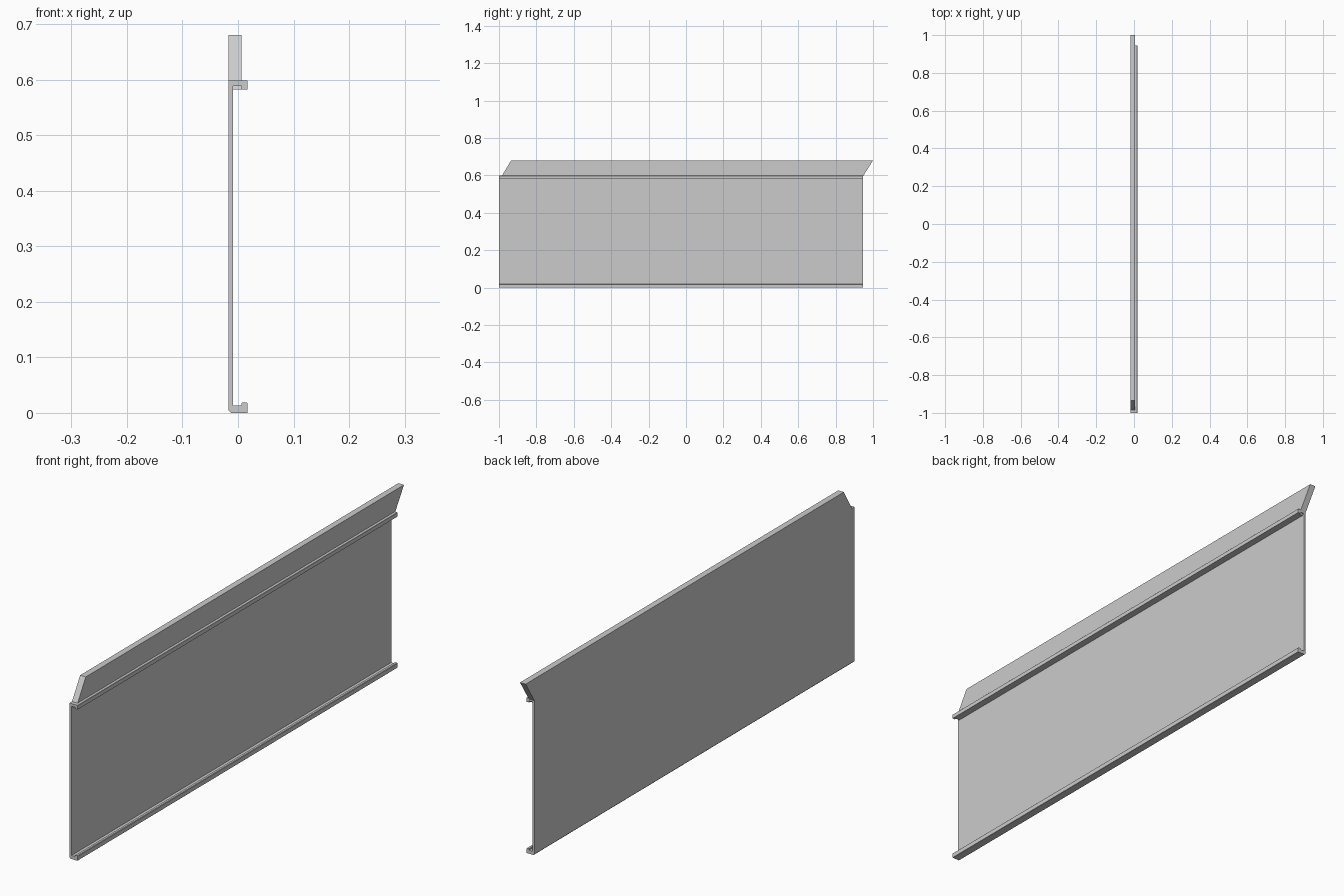
import bpy
import bmesh

cube = bpy.data.objects.get("Cube")
if cube:
    bpy.data.objects.remove(cube, do_unlink=True)

grey = bpy.data.materials.new("plain grey")
grey.use_nodes = True
grey.diffuse_color = (0.6, 0.6, 0.6, 1)
grey.node_tree.nodes["Principled BSDF"].inputs["Base Color"].default_value = (0.6, 0.6, 0.6, 1)


def prism(name, outline, offset):
    """Sweep a closed outline along a vector into a flat-faced solid."""
    bm = bmesh.new()
    face = bm.faces.new([bm.verts.new(p) for p in outline])
    swept = bmesh.ops.extrude_face_region(bm, geom=[face])["geom"]
    moved = [v for v in swept if isinstance(v, bmesh.types.BMVert)]
    bmesh.ops.translate(bm, verts=moved, vec=offset)
    bmesh.ops.recalc_face_normals(bm, faces=bm.faces)
    mesh = bpy.data.meshes.new(name)
    bm.to_mesh(mesh)
    bm.free()
    mesh.materials.append(grey)
    obj = bpy.data.objects.new(name, mesh)
    bpy.context.collection.objects.link(obj)
    return obj


back, inner, lip, edge = -0.0175, -0.009, 0.0065, 0.0175
start, end = -1.0, 0.945
rail_low, rail_top, top = 0.582, 0.598, 0.68

# Panel with a hooked rail along its top and bottom
profile = [
    (back + 0.005, 0), (edge - 0.001, 0), (edge, 0.001),
    (edge, 0.017), (edge - 0.002, 0.019), (lip + 0.001, 0.019),
    (lip, 0.018), (lip, 0.0135), (inner, 0.0135),
    (inner, 0.588), (lip, 0.588), (lip, rail_low),
    (edge, rail_low), (edge, rail_top - 0.001), (edge - 0.001, rail_top),
    (back, rail_top), (back, 0.005),
]
prism("panel_with_rails", [(x, start, z) for x, z in profile], (0, end - start, 0))

# Slanted upper flange, seated in the groove of the top rail
flange = [(-0.994, rail_low), (0.938, rail_low), (1.0, top), (-0.935, top)]
prism("upper_flange", [(back, y, z) for y, z in flange], (lip - back, 0, 0))
